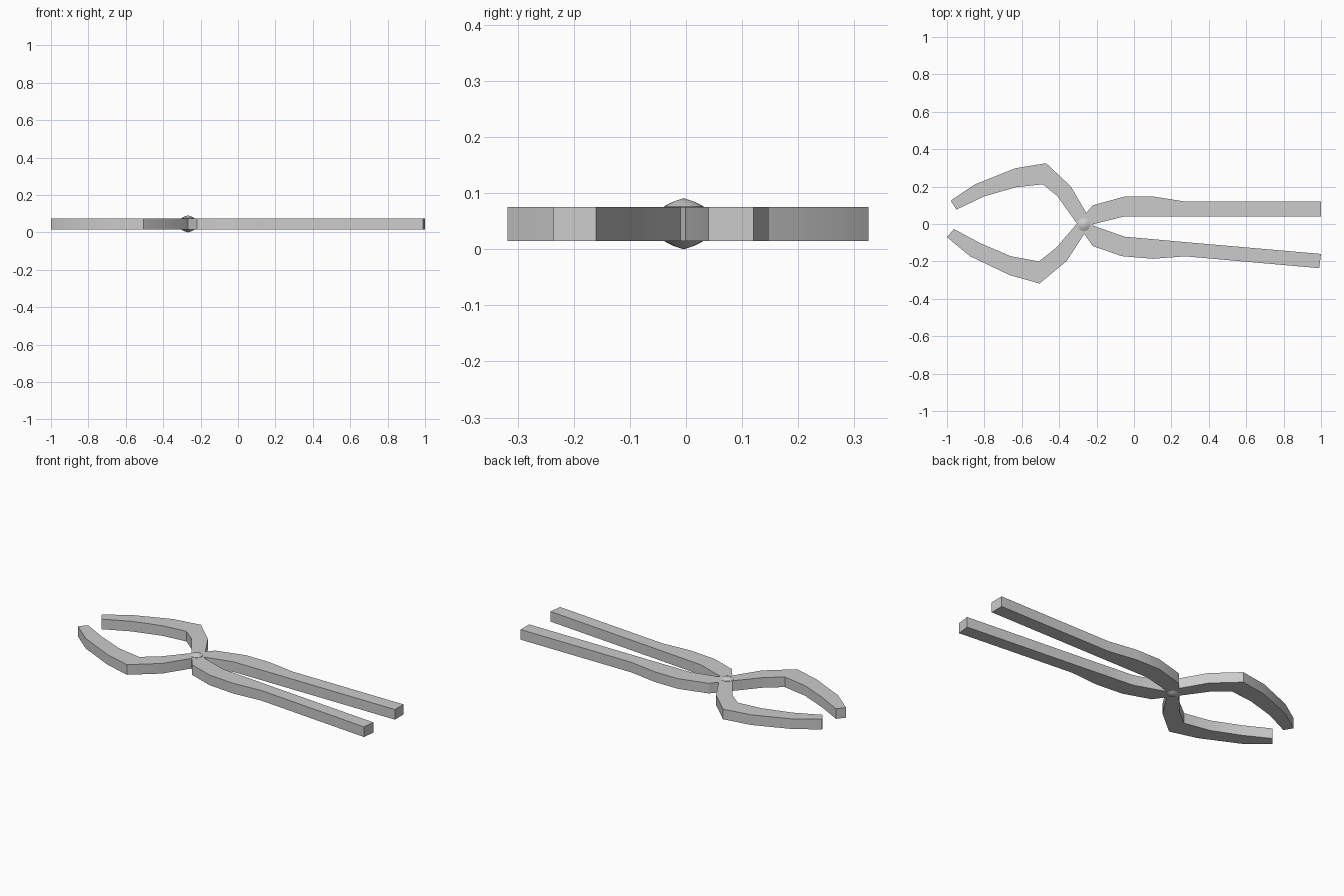
import bpy, bmesh, math

if "Cube" in bpy.data.objects:
    bpy.data.objects.remove(bpy.data.objects["Cube"])

Z0, Z1 = 0.015, 0.075


def finish(bm, name, angle):
    bmesh.ops.recalc_face_normals(bm, faces=bm.faces)
    me = bpy.data.meshes.new(name)
    bm.to_mesh(me)
    bm.free()
    ob = bpy.data.objects.new(name, me)
    bpy.context.collection.objects.link(ob)
    bpy.ops.object.select_all(action='DESELECT')
    ob.select_set(True)
    bpy.context.view_layer.objects.active = ob
    bpy.ops.object.shade_smooth_by_angle(angle=math.radians(angle))
    return ob


def arm(name, side_a, side_b):
    """Flat bar between two matching edge paths, extruded to thickness."""
    bm = bmesh.new()
    a = [bm.verts.new((x, y, Z0)) for x, y in side_a]
    b = [bm.verts.new((x, y, Z0)) for x, y in side_b]
    faces = [bm.faces.new((a[i], a[i + 1], b[i + 1], b[i])) for i in range(len(a) - 1)]
    ext = bmesh.ops.extrude_face_region(bm, geom=faces, use_keep_orig=True)
    for g in ext["geom"]:
        if isinstance(g, bmesh.types.BMVert):
            g.co.z = Z1
    return finish(bm, name, 20)


# upper jaw, crossing the pivot into the lower handle
arm("upper_jaw_lower_handle",
    [(-0.98, 0.125), (-0.85, 0.212), (-0.635, 0.298), (-0.47, 0.325), (-0.337, 0.2),
     (-0.215, -0.01), (-0.05, -0.068), (0.11, -0.082), (0.275, -0.097), (1.0, -0.16)],
    [(-0.95, 0.077), (-0.80, 0.148), (-0.63, 0.197), (-0.487, 0.212), (-0.41, 0.15),
     (-0.22, -0.118), (-0.065, -0.172), (0.10, -0.186), (0.275, -0.173), (0.99, -0.236)])

# lower jaw, crossing the pivot into the upper handle
arm("lower_jaw_upper_handle",
    [(-1.0, -0.07), (-0.877, -0.172), (-0.663, -0.274), (-0.505, -0.318), (-0.36, -0.198),
     (-0.235, -0.005), (-0.055, 0.04), (0.10, 0.04), (0.275, 0.04), (1.0, 0.04)],
    [(-0.963, -0.027), (-0.823, -0.102), (-0.66, -0.172), (-0.508, -0.2), (-0.417, -0.128),
     (-0.22, 0.1), (-0.05, 0.147), (0.10, 0.147), (0.275, 0.12), (1.0, 0.12)])

# domed rivet at the pivot
cx, cy, cz = -0.268, -0.004, 0.0455
profile = [(0, -0.0455), (0.02, -0.039), (0.035, -0.031),
           (0.035, 0.031), (0.02, 0.039), (0, 0.0455)]
bm = bmesh.new()
vs = [bm.verts.new((cx + r, cy, cz + z)) for r, z in profile]
es = [bm.edges.new(vs[i:i + 2]) for i in range(len(vs) - 1)]
bmesh.ops.spin(bm, geom=vs + es, cent=(cx, cy, cz), axis=(0, 0, 1),
               angle=2 * math.pi, steps=16)
bmesh.ops.remove_doubles(bm, verts=bm.verts, dist=0.0005)
finish(bm, "pivot_rivet", 40)
